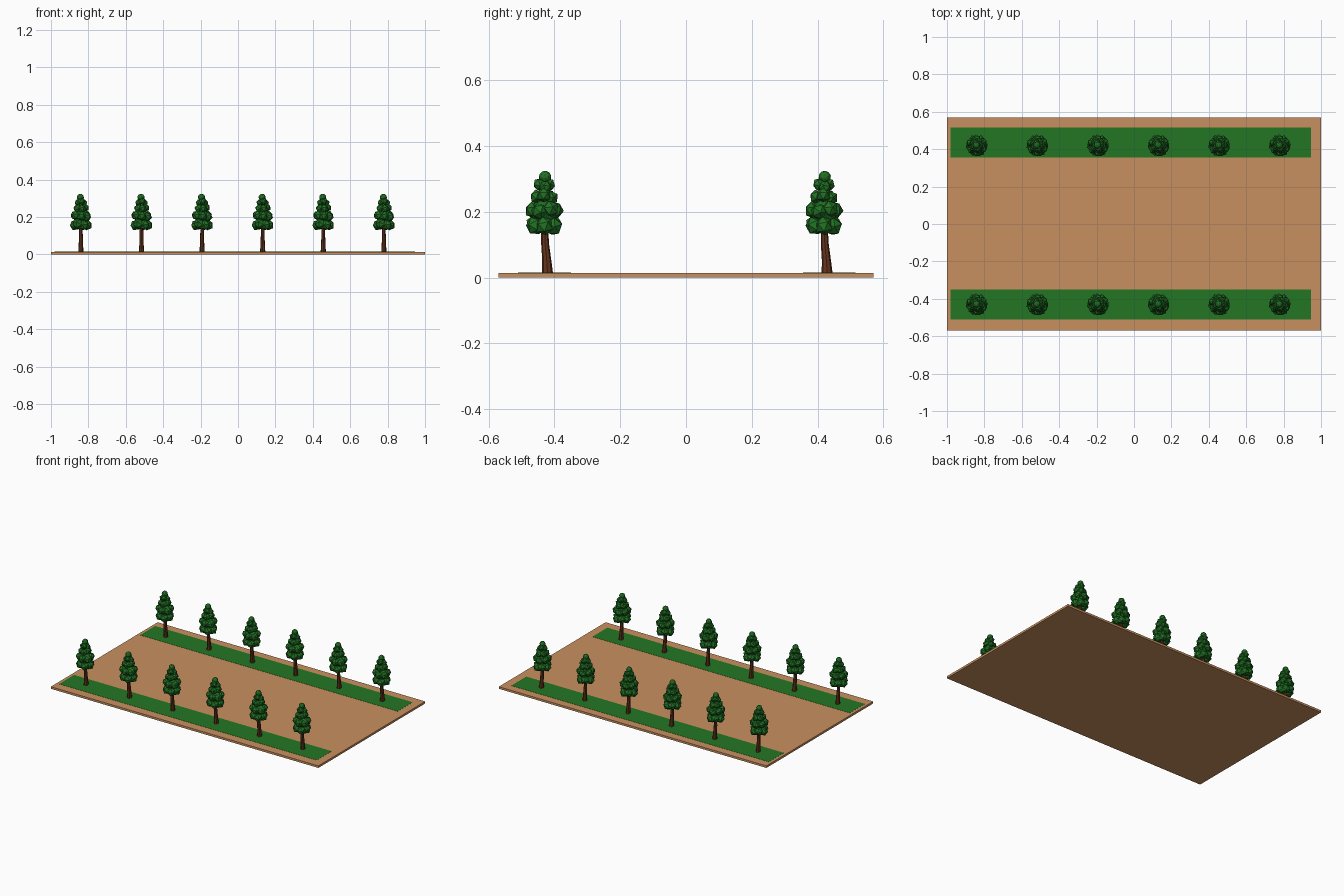
import bpy, bmesh, math, random
from mathutils import Matrix, Vector

old = bpy.data.objects.get("Cube")
if old:
    bpy.data.objects.remove(old)


def material(name, rgb):
    m = bpy.data.materials.new(name)
    m.use_nodes = True
    color = (*rgb, 1)
    m.diffuse_color = color
    m.node_tree.nodes["Principled BSDF"].inputs["Base Color"].default_value = color
    return m


SAND = material("sandy_ground", (0.58, 0.28, 0.115))
GRASS = material("grass_green", (0.017, 0.18, 0.017))
LEAF = material("leaf_green", (0.015, 0.165, 0.017))
BARK = material("bark_brown", (0.13, 0.035, 0.012))


def mesh_from(bm, name, mat):
    bmesh.ops.recalc_face_normals(bm, faces=bm.faces)
    me = bpy.data.meshes.new(name)
    bm.to_mesh(me)
    bm.free()
    me.materials.append(mat)
    return me


def place(name, me, loc=(0, 0, 0)):
    ob = bpy.data.objects.new(name, me)
    ob.location = loc
    bpy.context.collection.objects.link(ob)
    return ob


def box(name, lo, hi, mat):
    lo, hi = Vector(lo), Vector(hi)
    bm = bmesh.new()
    bmesh.ops.create_cube(bm, size=1, matrix=Matrix.Translation((lo + hi) / 2)
                          @ Matrix.Diagonal((*(hi - lo), 1)))
    return place(name, mesh_from(bm, name, mat))


# Ground slab and the two grass strips
box("ground_slab", (-1, -0.57, 0), (1, 0.57, 0.014), SAND)
for side, y in (("front", -0.43), ("back", 0.435)):
    box(side + "_grass_strip", (-0.98, y - 0.08, 0.012), (0.945, y + 0.08, 0.015), GRASS)


# Trunk: tapered eight-sided tube that leans slightly, as (z, radius, y)
def trunk_mesh():
    bm = bmesh.new()
    rings = []
    for z, r, y in ((0.01, 0.017, 0.004), (0.05, 0.014, 0.002),
                    (0.10, 0.012, -0.003), (0.20, 0.009, -0.006)):
        rings.append([bm.verts.new((r * 0.85 * math.cos(a), y + r * math.sin(a), z))
                      for a in (math.tau * i / 8 for i in range(8))])
    for a, b in zip(rings, rings[1:]):
        for i in range(8):
            j = (i + 1) % 8
            bm.faces.new((a[i], a[j], b[j], b[i]))
    bm.faces.new(rings[0])
    bm.faces.new(rings[-1])
    return mesh_from(bm, "trunk", BARK)


# Crown: faceted leaf clumps stacked in rings that narrow upwards
def crown_mesh():
    rng = random.Random(4)
    bm = bmesh.new()
    # height, ring radius, clump radius, clump count
    layers = ((0.160, 0.032, 0.029, 6), (0.205, 0.034, 0.026, 6),
              (0.247, 0.022, 0.023, 5), (0.280, 0.015, 0.020, 4),
              (0.306, 0.004, 0.019, 1), (0.200, 0.0, 0.040, 1))
    for k, (z, ring, r, n) in enumerate(layers):
        for i in range(n):
            a = math.tau * i / n + k * 0.6
            spot = Vector((ring * math.cos(a), ring * math.sin(a) - 0.006,
                           z + rng.uniform(-0.005, 0.005) * (n > 1)))
            turn = Matrix.Rotation(rng.uniform(0, 6), 4, (rng.random(), rng.random(), 1))
            bmesh.ops.create_icosphere(bm, subdivisions=1 + (n == 1), radius=r,
                                       matrix=Matrix.Translation(spot) @ turn)
    return mesh_from(bm, "crown", LEAF)


# Six trees along each strip, sharing the same meshes
trunk, crown = trunk_mesh(), crown_mesh()
for side, y in (("front", -0.425), ("back", 0.425)):
    for i in range(6):
        spot = (-0.84 + 0.324 * i, y, 0)
        place(f"{side}_tree_trunk_{i + 1}", trunk, spot)
        place(f"{side}_tree_crown_{i + 1}", crown, spot)
